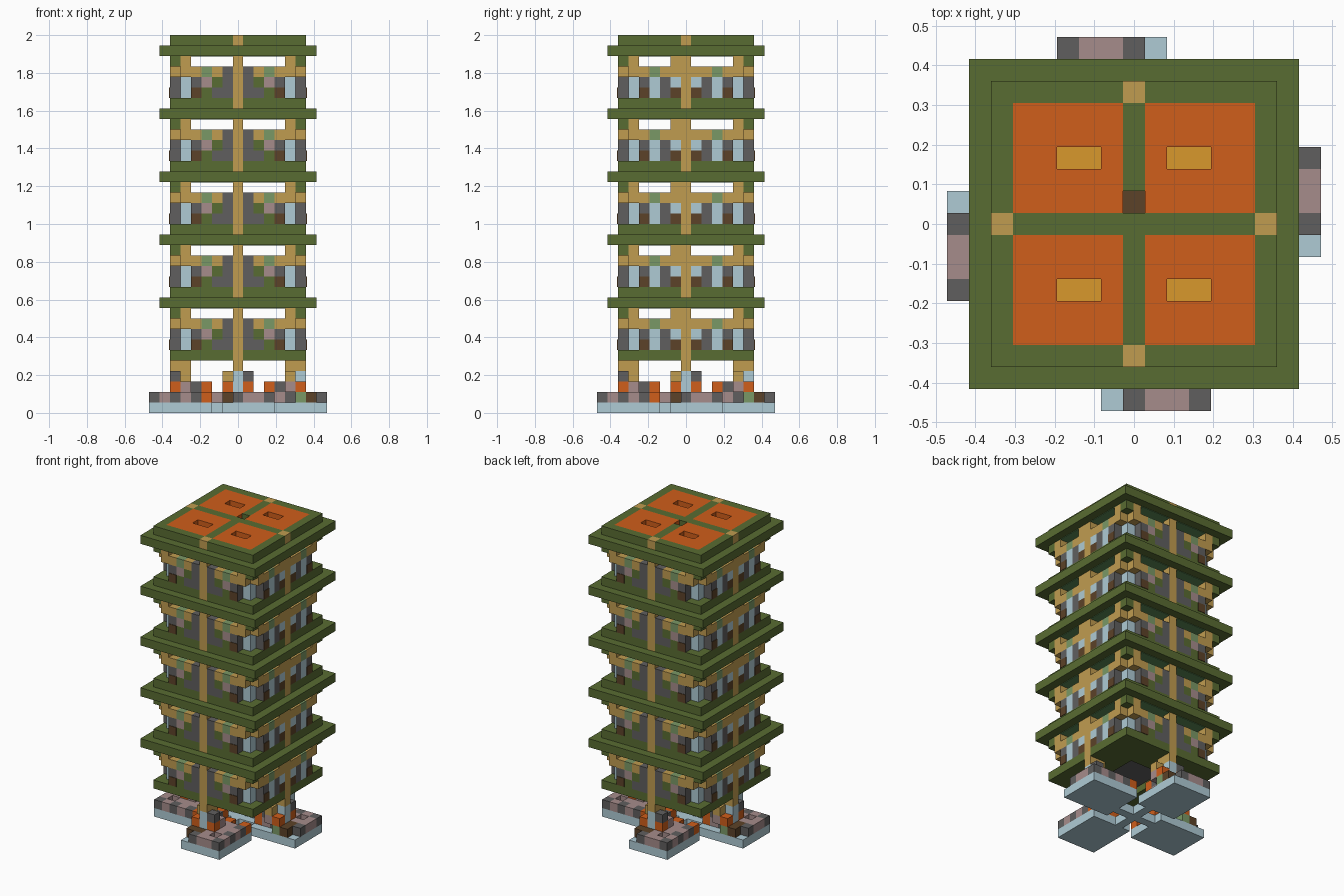
import bpy, bmesh
from mathutils import Vector

if "Cube" in bpy.data.objects:
    bpy.data.objects.remove(bpy.data.objects["Cube"])

U = 1 / 18          # one block
FLOORS = 5
STOREY = 6          # blocks per storey
BASE = 5            # first floor slab layer
SKIN = 0.06         # thickness of painted plates, in blocks

PALETTE = {
    "e": ("leaf green", "596C32"), "t": ("tan timber", "C09C50"),
    "o": ("burnt orange", "D05E1B"), "y": ("gold", "D8982C"),
    "l": ("pale blue", "AFCBD5"), "g": ("stone grey", "605F5F"),
    "m": ("dusty mauve", "A68C8B"), "b": ("dark brown", "5C4228"),
    "n": ("sage green", "7A9866"), "c": ("moss green", "5A8856"),
}


def linear(text):
    vals = [int(text[i:i + 2], 16) / 255 for i in range(0, len(text), 2)]
    return [v / 12.92 if v < 0.04 else ((v + 0.055) / 1.055) ** 2.4 for v in vals] + [1]


MATS = {}
for key, (name, code) in PALETTE.items():
    mat = bpy.data.materials.new(name)
    mat.use_nodes = True
    mat.diffuse_color = linear(code)
    mat.node_tree.nodes["Principled BSDF"].inputs["Base Color"].default_value = linear(code)
    MATS[key] = mat


def finish(name, bm, keys):
    mesh = bpy.data.meshes.new(name)
    bm.to_mesh(mesh)
    bm.free()
    for k in keys:
        mesh.materials.append(MATS[k])
    ob = bpy.data.objects.new(name, mesh)
    bpy.context.scene.collection.objects.link(ob)


def box(name, lo, hi, key):
    """Solid box between two corners given in blocks."""
    bm = bmesh.new()
    bmesh.ops.create_cube(bm, size=1)
    lo, hi = Vector(lo), Vector(hi)
    for v in bm.verts:
        v.co = ((lo + hi) / 2 + v.co * (hi - lo)) * U
    finish(name, bm, key)


def slab(name, half, low, high, key):
    r = half + 0.5
    box(name, (-r, -r, low), (r, r, high), key)


def blocks(name, cells):
    """Outer skin of a set of coloured unit blocks {(x, y, layer): key}."""
    bm = bmesh.new()
    keys = sorted(set(cells.values()))
    verts = {}
    for pos, key in cells.items():
        centre = Vector(pos) + Vector((0, 0, 0.5))
        for axis in range(3):
            for sign in (-1, 1):
                n = Vector((0, 0, 0))
                n[axis] = sign
                if tuple(int(c) for c in Vector(pos) + n) in cells:
                    continue
                a = Vector((0, 0, 0))
                a[(axis + 1) % 3] = 1
                b = n.cross(a)
                ring = []
                for i, j in ((-1, -1), (1, -1), (1, 1), (-1, 1)):
                    p = centre + (n + a * i + b * j) / 2
                    tag = tuple(round(c * 2) for c in p)
                    if tag not in verts:
                        verts[tag] = bm.verts.new(p * U)
                    ring.append(verts[tag])
                face = bm.faces.new(ring)
                face.material_index = keys.index(key)
    finish(name, bm, keys)


def turn(t, r, side):
    """Point at offset t along a side and distance r out from the middle."""
    x, y = t, -r
    for _ in range(side):
        x, y = -y, x
    return x, y


SIDES = ("front", "left", "back", "right")

# Wall columns outward from the middle, each listed top to bottom
DOOR_WALL = ("ggg", "teg", "nme", "tgg")
WINDOW_WALL = ("tlb", "tgg", "nll", "tgg")


def storey(number):
    z = BASE + number * STOREY
    label = str(number + 1)
    floor = {(x, y, z): "e" for x in range(-6, 7) for y in range(-6, 7)
             if number or max(abs(x), abs(y)) > 2}
    walls = {}
    for side in range(4):
        floor[(*turn(0, 6, side), z)] = "t"
        for h in range(1, 5):
            walls[(*turn(0, 6, side), z + h)] = "t"
        # Flush wall between the corners
        for i, column in enumerate(WINDOW_WALL if side % 2 else DOOR_WALL, 1):
            for t in (-i, i):
                for drop, key in enumerate(column):
                    walls[(*turn(t, 6, side), z + 3 - drop)] = key
        # Recessed blue corner post, tan brackets and green bracket cap
        for h, key in ((1, "l"), (2, "l"), (3, "t"), (4, "t")):
            walls[(*turn(5, 5, side), z + h)] = key
        for h in (3, 4):
            for t in (-5, 5):
                walls[(*turn(t, 6, side), z + h)] = "t"
        walls[(*turn(6, 6, side), z + 4)] = "e"
        # Brown foot panel on the face of each pier
        for t in (-4, 4):
            ends = [turn(t + d, 6.5 + s, side) for d, s in ((-0.5, 0), (0.5, SKIN))]
            lo = [min(c) for c in zip(*ends)]
            hi = [max(c) for c in zip(*ends)]
            box("pier_panel_" + label, (*lo, z + 1), (*hi, z + 2), "b")
    for x in (-6, 6):
        walls[(x, -1, z + 4)] = "t"
    blocks("floor_" + label, floor)
    blocks("walls_" + label, walls)
    slab("eaves_" + label, 7, z + 5, z + 6, "e")
    slab("ceiling_" + label, 6, z + 5 - SKIN, z + 5, "c")


for number in range(FLOORS):
    storey(number)
slab("core_ceiling", 2, BASE + 0.8, BASE + 1.2, "g")

# Roof: green frame and cross, four orange panels with slots
TOP = BASE + FLOORS * STOREY
roof = {}
for x in range(-6, 7):
    for y in range(-6, 7):
        slot = abs(y) == 3 and abs(x) in (2, 3)
        if slot or (x, y) == (0, 1):
            continue
        panel = 0 < abs(x) < 6 and 0 < abs(y) < 6
        peg = {abs(x), abs(y)} == {0, 6}
        roof[(x, y, TOP)] = "o" if panel else "t" if peg else "e"
blocks("roof_cap", roof)
for x in (-2.5, 2.5):
    for y in (-3, 3):
        box("roof_slot_floor", (x - 1, y - 0.5, TOP), (x + 1, y + 0.5, TOP + SKIN), "y")
box("roof_vent_floor", (-0.5, 0.5, TOP), (0.5, 1.5, TOP + SKIN), "b")

# Feet: rubble on each pad, listed from the outer edge inward
RUBBLE = {-1: ".bn...", 0: "gbngmo", 1: "mmmomo", 2: "m.mmm.", 3: "gmgmgo"}
for side, word in enumerate(SIDES):
    pad = {(*turn(t, r, side), 0): "l" for t in range(-1, 4) for r in range(3, 9)}
    blocks(word + "_pad", pad)
    foot = {}
    for t, row in RUBBLE.items():
        for i, key in enumerate(row):
            if key != ".":
                foot[(*turn(t, 8 - i, side), 1)] = key
    for t, low, high in ((-1, "o", None), (0, "l", "l"), (1, "o", "g")):
        foot[(*turn(t, 6, side), 2)] = low
        if high:
            foot[(*turn(t, 6, side), 3)] = high
    for t, r, key in ((0, 5, "m"), (1, 5, "m"), (-1, 5, "m"), (0, 4, "g"), (0, 3, "o")):
        foot[(*turn(t, r, side), 2)] = key
    for t in (-1, 0):
        foot[(*turn(t, 5, side), 3)] = "t"
    for r in (5, 6):
        foot[(*turn(0, r, side), 4)] = "t"
    blocks(word + "_foot", foot)

# Low cross tying the pads together
cross = {(i, 0, 0): "l" for i in range(-2, 3)}
cross.update({(0, i, 0): "l" for i in range(-2, 3)})
blocks("pad_cross", cross)
